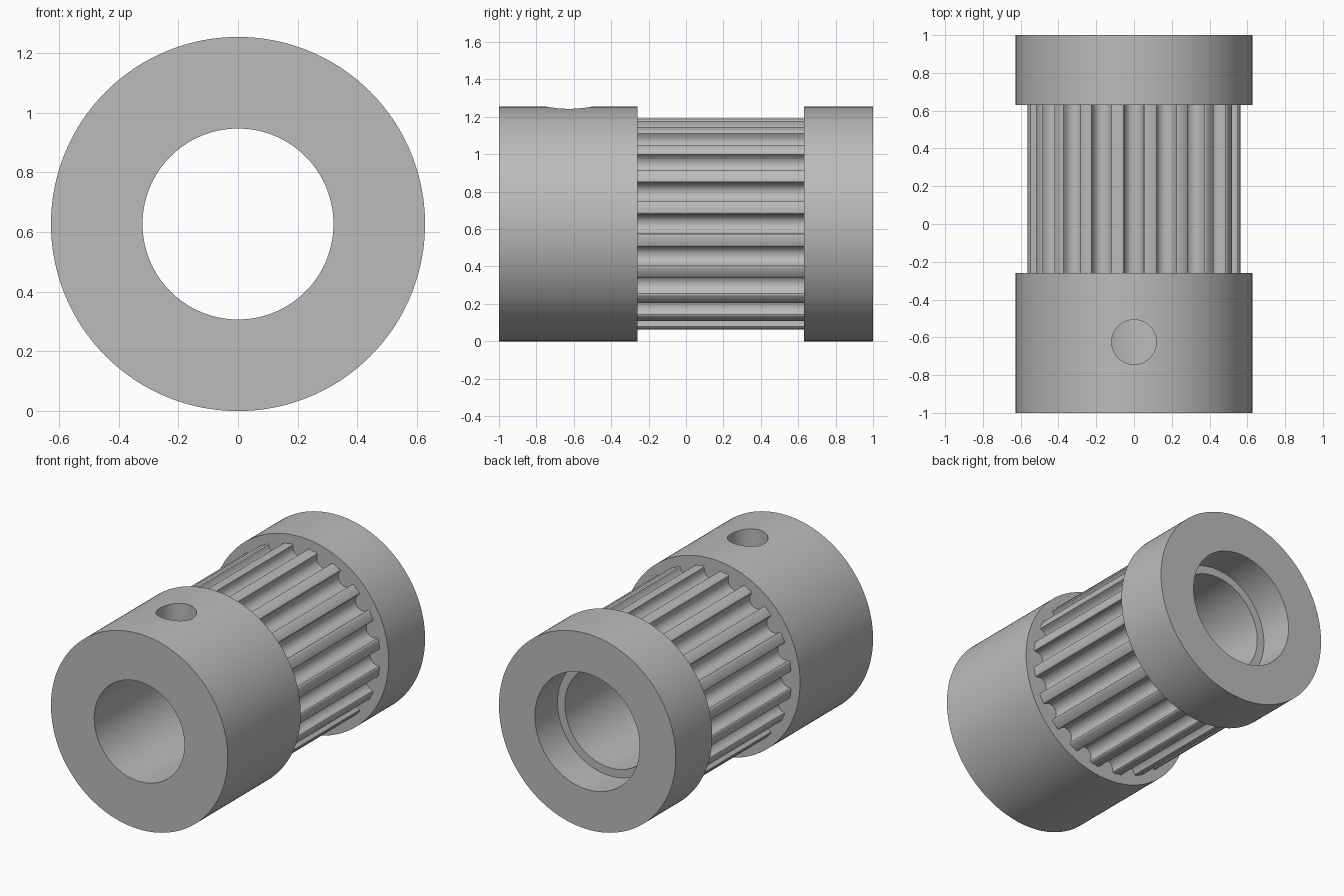
import bpy, bmesh, math

if "Cube" in bpy.data.objects:
    bpy.data.objects.remove(bpy.data.objects["Cube"])

R, BORE, SEAT = 0.627, 0.32, 0.372      # outer, bore and rear counterbore radii
TIP, TEETH = 0.565, 20                  # tooth tip radius and count
Y0, Y1 = -0.26, 0.63                    # toothed length
HOLE, HOLE_Y = 0.118, -0.625            # set screw hole radius and position
N, TOP, M = 400, 109, 20                # points per ring, topmost point, half hole width

# Half groove section as (sideways, depth): round bottom, then rounded tooth corner
half = []
for k in range(7):
    p = math.radians(15 * k)
    half.append((0.052 * math.sin(p), 0.017 + 0.052 * math.cos(p)))
for k in range(1, 4):
    p = math.radians(30 * k)
    half.append((0.064 - 0.012 * math.cos(p), 0.012 - 0.012 * math.sin(p)))
groove = [(-t, d) for t, d in reversed(half[1:])] + half

# Toothed outline: a groove of 19 points, then one point on the tooth land
teeth = []
for i in range(TEETH):
    mid = 2 * math.pi * i / TEETH
    for t, d in groove:
        teeth.append((math.hypot(TIP - d, t), mid + math.atan2(t, TIP - d)))
    teeth.append((TIP + 0.001, mid + math.pi / TEETH))


def ring(points, y):
    return [(r * math.cos(a), y, R + r * math.sin(a)) for r, a in points]


def even(r):
    """Circle with evenly spaced points, in step with the teeth."""
    return [(r, math.pi / 2 + 2 * math.pi * (i - TOP) / N) for i in range(N)]


def steps_from_top(i):
    return (i - TOP + N // 2) % N - N // 2


def spaced(r):
    """Circle whose points near the top line up with the screw hole."""
    edge = math.asin(HOLE / r)
    points = []
    for i in range(N):
        k = steps_from_top(i)
        if abs(k) <= M:
            a = math.asin(HOLE * math.sin(math.pi / 2 * k / M) / r)
        else:
            a = edge + (math.pi - edge) * (abs(k) - M) / (N / 2 - M)
            a = math.copysign(a, k)
        points.append((r, math.pi / 2 + a))
    return points


def hole_ring(r, side):
    """Ring through the hole centre that bends around one side of the hole."""
    points = []
    for i, (x, y, z) in enumerate(ring(spaced(r), HOLE_Y)):
        k = steps_from_top(i)
        if abs(k) < M:
            y += side * HOLE * math.cos(math.pi / 2 * k / M)
        points.append((x, y, z))
    return points


# Hub, toothed section, flange, then back through the stepped bore
loops = [
    ring(spaced(R), -1), hole_ring(R, -1),
    hole_ring(R, 1), ring(spaced(R), Y0), ring(even(0.59), Y0),
    ring(teeth, Y0), ring(teeth, Y1),
    ring(even(0.59), Y1), ring(spaced(R), Y1), ring(spaced(R), 1),
    ring(spaced(SEAT), 1), ring(spaced(SEAT), 0.77), ring(spaced(BORE), 0.77),
    hole_ring(BORE, 1), hole_ring(BORE, -1), ring(spaced(BORE), -1),
]
bm = bmesh.new()
rings = [[bm.verts.new(p) for p in loop] for loop in loops]


def bridge(a, b, indices):
    for i in indices:
        j = (i + 1) % N
        bm.faces.new((rings[a][i], rings[a][j], rings[b][j], rings[b][i]))


for a in range(len(rings)):
    if a not in (1, 13):                # left open for the screw hole
        bridge(a, (a + 1) % len(rings), range(N))

# Screw hole walls from hub surface to bore
bridge(1, 14, range(TOP - M, TOP + M))
bridge(2, 13, range(TOP - M, TOP + M))

bmesh.ops.remove_doubles(bm, verts=bm.verts[:], dist=0.00001)
bmesh.ops.recalc_face_normals(bm, faces=bm.faces[:])
mesh = bpy.data.meshes.new("toothed_pulley")
bm.to_mesh(mesh)
bm.free()
pulley = bpy.data.objects.new("toothed_pulley", mesh)
bpy.context.collection.objects.link(pulley)

# Plain grey metal, smooth with sharp edges kept
metal = bpy.data.materials.new("grey_metal")
metal.diffuse_color = (0.5, 0.5, 0.5, 1)
metal.use_nodes = True
metal.node_tree.nodes["Principled BSDF"].inputs["Base Color"].default_value = metal.diffuse_color
mesh.materials.append(metal)
bpy.context.view_layer.objects.active = pulley
pulley.select_set(True)
bpy.ops.object.shade_smooth_by_angle(angle=math.radians(32))
